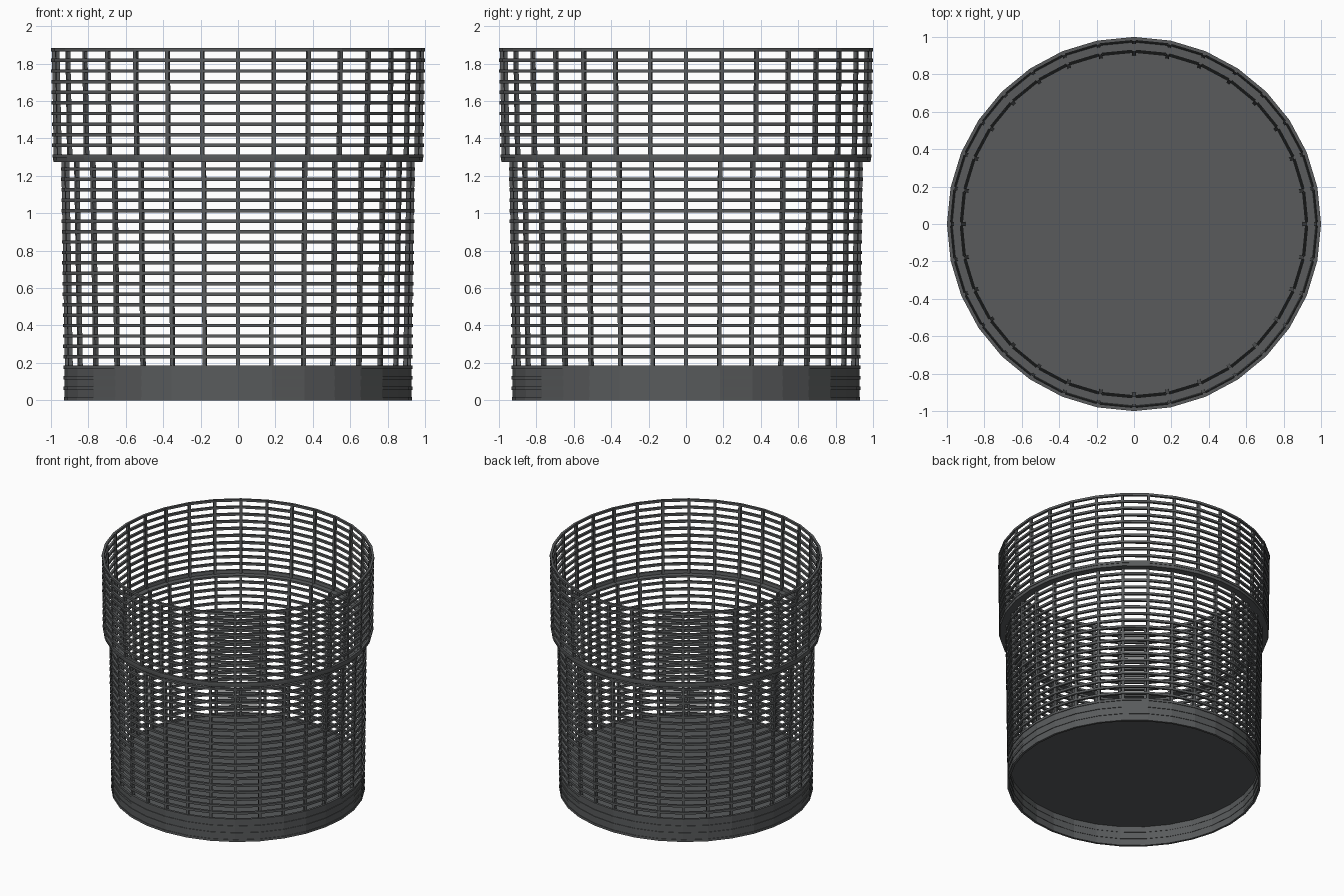
import bpy, bmesh
from math import sin, cos, pi

if "Cube" in bpy.data.objects:
    bpy.data.objects.remove(bpy.data.objects["Cube"])

N = 32          # sides and number of ribs
mat = bpy.data.materials.new("dark_grey")
mat.diffuse_color = (0.1, 0.105, 0.108, 1)
mat.use_nodes = True
mat.node_tree.nodes["Principled BSDF"].inputs["Base Color"].default_value = mat.diffuse_color


def finish(name, bm):
    bmesh.ops.recalc_face_normals(bm, faces=bm.faces)
    me = bpy.data.meshes.new(name)
    bm.to_mesh(me)
    bm.free()
    me.materials.append(mat)
    ob = bpy.data.objects.new(name, me)
    bpy.context.collection.objects.link(ob)


def lathe(bm, profile):
    """Spin a closed (radius, z) profile around z."""
    rows = [[bm.verts.new((r * cos(2 * pi * i / N), r * sin(2 * pi * i / N), z))
             for r, z in profile] for i in range(N)]
    m = len(profile)
    for i in range(N):
        a, b = rows[i], rows[(i + 1) % N]
        for j in range(m):
            k = (j + 1) % m
            bm.faces.new((a[j], b[j], b[k], a[k]))


def hoop(bm, r, z, depth=0.018, h=0.018):
    lathe(bm, [(r - depth, z - h / 2), (r, z - h / 2), (r, z + h / 2), (r - depth, z + h / 2)])


# Lower hoops, slightly flaring upward
bm = bmesh.new()
for k in range(23):
    z = 0.009 + 0.0558 * k
    hoop(bm, 0.931 + 0.012 * z, z)
finish("lower_hoops", bm)

# Upper hoops
bm = bmesh.new()
for k in range(11):
    z = 1.874 - 0.0568 * k
    hoop(bm, 1.0 - 0.012 * (1.88 - z), z)
finish("upper_hoops", bm)

# Solid lip at the step
bm = bmesh.new()
lathe(bm, [(0.93, 1.275), (0.987, 1.275), (0.991, 1.312), (0.975, 1.312), (0.972, 1.29), (0.93, 1.29)])
finish("step_lip", bm)

# Vertical ribs following the stepped wall: (inner radius, outer radius, z)
path = [(0.902, 0.925, 0.165), (0.922, 0.944, 1.272), (0.922, 0.945, 1.292),
        (0.962, 0.985, 1.282), (0.962, 0.985, 1.3), (0.975, 0.995, 1.88)]
bm = bmesh.new()
w = 0.01
for i in range(N):
    a = 2 * pi * i / N
    c, s = cos(a), sin(a)
    for lo, hi in ((path[0], path[2]), (path[3], path[5])):
        rings = [[bm.verts.new((r * c - t * s, r * s + t * c, p[2]))
                  for r, t in ((p[0], -w), (p[1], -w), (p[1], w), (p[0], w))] for p in (lo, hi)]
        b, t = rings
        bm.faces.new(b[::-1])
        bm.faces.new(t)
        for j in range(4):
            k = (j + 1) % 4
            bm.faces.new((b[j], b[k], t[k], t[j]))
finish("ribs", bm)

# Solid base band, open underneath
bm = bmesh.new()
lathe(bm, [(0.917, 0.0), (0.927, 0.0), (0.928, 0.172), (0.917, 0.172)])
finish("base_band", bm)

# Raised floor
bm = bmesh.new()
bmesh.ops.create_cone(bm, cap_ends=True, segments=N, radius1=0.92, radius2=0.92, depth=0.012)
bmesh.ops.translate(bm, verts=bm.verts, vec=(0, 0, 0.165))
finish("floor", bm)
